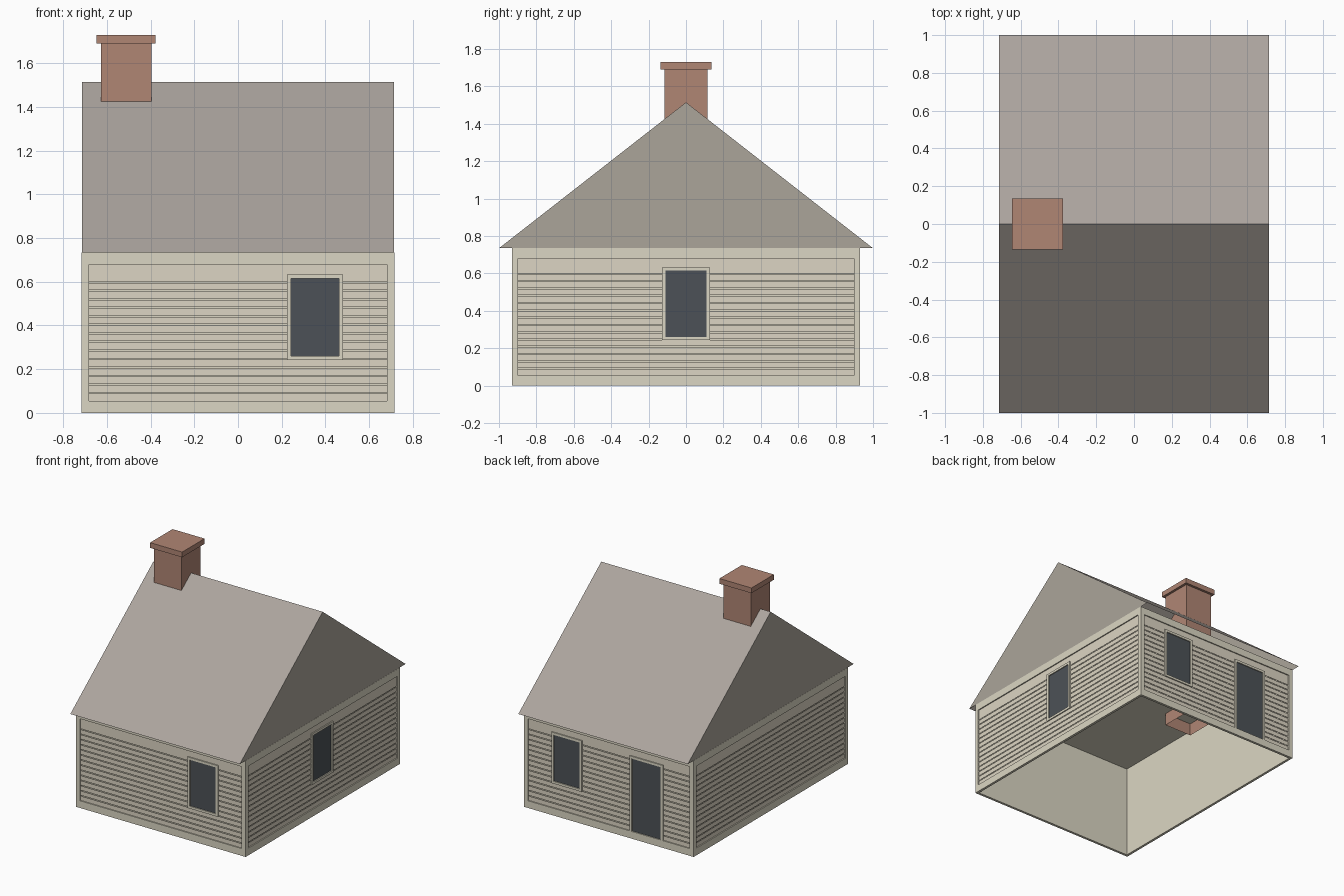
import bpy, bmesh, math
from mathutils import Matrix, Vector

old = bpy.data.objects.get("Cube")
if old:
    bpy.data.objects.remove(old, do_unlink=True)


def material(name, srgb):
    col = [((c + 0.055) / 1.055) ** 2.4 for c in srgb] + [1.0]
    m = bpy.data.materials.new(name)
    m.use_nodes = True
    m.diffuse_color = col
    m.node_tree.nodes["Principled BSDF"].inputs["Base Color"].default_value = col
    return m


TRIM = material("cream trim", (0.86, 0.84, 0.765))
SIDING = material("beige siding", (0.865, 0.835, 0.765))
ROOF = material("grey roof", (0.675, 0.645, 0.62))
GABLE = material("grey gable", (0.67, 0.645, 0.605))
BRICK = material("red brick", (0.69, 0.525, 0.455))
GLASS = material("dark glass", (0.30, 0.32, 0.34))


def finish(name, bm, mats, angle=0.0):
    bmesh.ops.recalc_face_normals(bm, faces=bm.faces[:])
    me = bpy.data.meshes.new(name)
    bm.to_mesh(me)
    bm.free()
    for m in mats:
        me.materials.append(m)
    ob = bpy.data.objects.new(name, me)
    ob.rotation_euler.z = angle
    bpy.context.collection.objects.link(ob)


def box(bm, x0, x1, y0, y1, z0, z1):
    centre = Vector((x0 + x1, y0 + y1, z0 + z1)) / 2
    size = Matrix.Diagonal((x1 - x0, y1 - y0, z1 - z0, 1))
    bmesh.ops.create_cube(bm, size=1, matrix=Matrix.Translation(centre) @ size)


def frame(bm, u0, u1, z0, z1, side, bottom, top, y0, y1):
    """Four boards around a rectangular opening."""
    box(bm, u0, u0 + side, y0, y1, z0, z1)
    box(bm, u1 - side, u1, y0, y1, z0, z1)
    box(bm, u0 + side, u1 - side, y0, y1, z0, z0 + bottom)
    box(bm, u0 + side, u1 - side, y0, y1, z1 - top, z1)


WALL_TOP, THICK = 0.735, 0.019
PANEL_LOW, PANEL_HIGH, BOARD = 0.055, 0.68, 0.039
BACK, FACE = 0.0175, 0.0085    # depths of the backing and of the clapboards
EDGE = 0.018                   # width of the window trim


def wall(name, angle, half, dist, border, openings):
    """Wall facing local -y: backing, edge boards, clapboards and openings."""
    out = -dist
    bm = bmesh.new()
    box(bm, -half, half, out + BACK, out + THICK, 0, WALL_TOP)
    frame(bm, -half, half, 0, WALL_TOP, border, PANEL_LOW,
          WALL_TOP - PANEL_HIGH, out, out + BACK)
    finish(name + "_wall", bm, [TRIM], angle)

    # thin clapboards standing off the backing with narrow gaps
    bm = bmesh.new()
    for k in range(15):
        z0 = PANEL_LOW + k * BOARD
        z1 = z0 + BOARD - 0.006 if k < 14 else PANEL_HIGH
        box(bm, border - half, half - border, out + FACE, out + FACE + 0.002, z0, z1)
    finish(name + "_siding", bm, [SIDING], angle)

    for label, u, hw, z0, z1 in openings:
        bm = bmesh.new()
        frame(bm, u - hw, u + hw, z0, z1, EDGE, EDGE, EDGE, out, out + BACK)
        finish(f"{name}_{label}_trim", bm, [TRIM], angle)
        bm = bmesh.new()
        box(bm, u - hw + EDGE, u + hw - EDGE, out + FACE - 0.001, out + BACK,
            z0 + EDGE, z1 - EDGE)
        finish(f"{name}_{label}_pane", bm, [GLASS], angle)


WX, WY = 0.716, 0.93
window = (0.128, 0.243, 0.633)
wall("front", 0, WX, WY, 0.034, [("window", 0.353, *window)])
wall("back", math.pi, WX, WY, 0.034,
     [("window", -0.358, *window), ("door", 0.315, 0.14, 0.01, 0.628)])
wall("right_side", math.pi / 2, WY - THICK, WX, 0.012, [("window", 0, *window)])
wall("left_side", -math.pi / 2, WY - THICK, WX, 0.012, [])

# ceiling between the walls
bm = bmesh.new()
box(bm, THICK - WX, WX - THICK, THICK - WY, WY - THICK, 0.715, WALL_TOP)
finish("ceiling", bm, [TRIM])

# gable roof, open underneath; slopes get the roof colour
bm = bmesh.new()
end = bm.faces.new([bm.verts.new((-0.715, y, z))
                    for y, z in ((-1, WALL_TOP), (1, WALL_TOP), (0, 1.515))])
new = bmesh.ops.extrude_face_region(bm, geom=[end])["geom"]
bmesh.ops.translate(bm, vec=(1.43, 0, 0),
                    verts=[g for g in new if isinstance(g, bmesh.types.BMVert)])
bmesh.ops.recalc_face_normals(bm, faces=bm.faces[:])
for f in bm.faces:
    f.normal_update()
    f.material_index = 0 if f.normal.z > 0.1 else 1
bmesh.ops.delete(bm, geom=[f for f in bm.faces if f.normal.z < -0.9],
                 context="FACES_ONLY")
finish("roof", bm, [ROOF, GABLE])

# chimney shaft, open below the ceiling, and its cap
CX = -0.512
bm = bmesh.new()
box(bm, CX - 0.116, CX + 0.116, -0.116, 0.116, 0.62, 1.69)
bmesh.ops.delete(bm, geom=[f for f in bm.faces if f.calc_center_median().z < 0.63],
                 context="FACES_ONLY")
finish("chimney_shaft", bm, [BRICK])
bm = bmesh.new()
box(bm, CX - 0.135, CX + 0.135, -0.135, 0.135, 1.69, 1.73)
finish("chimney_cap", bm, [BRICK])
